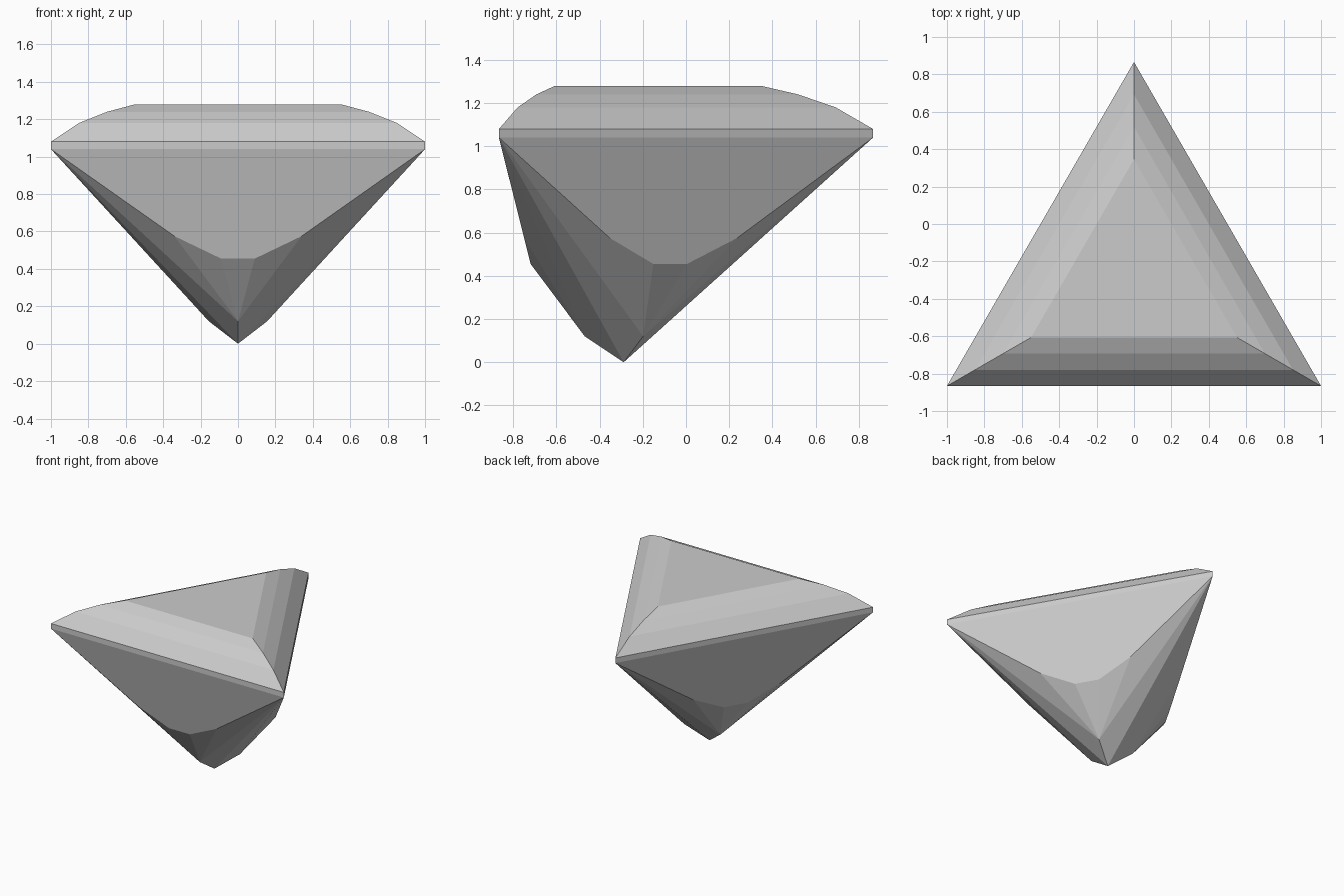
import bpy, bmesh, math
from mathutils import Vector, Matrix

cube = bpy.data.objects.get("Cube")
if cube:
    bpy.data.objects.remove(cube, do_unlink=True)

# One flat grey for the whole stone
grey = bpy.data.materials.new("pale_grey")
grey.use_nodes = True
colour = (0.6, 0.6, 0.6, 1)
grey.diffuse_color = colour
grey.node_tree.nodes["Principled BSDF"].inputs["Base Color"].default_value = colour

INRADIUS = 1 / math.sqrt(3)
GIRDLE_LOW, GIRDLE_HIGH = 1.04, 1.08

bm = bmesh.new()


def face(points, turn):
    bm.faces.new([bm.verts.new(turn @ Vector(p)) for p in points])


def edge_ends(scale, z):
    """Two ends of the front edge of a scaled triangle."""
    return (-scale, -INRADIUS * scale, z), (scale, -INRADIUS * scale, z)


# Girdle and stepped crown: shrinking triangles
rings = [(1, GIRDLE_LOW), (1, GIRDLE_HIGH), (0.85, 1.18), (0.7, 1.24), (0.55, 1.28)]

# Pavilion points on the front side
culet = (0, 0, 0)
keel = (0, -0.18, 0.12)
corner = edge_ends(1, GIRDLE_LOW)[1]
shoulder = (0.34, -0.461, 0.575)
chin = (0.09, -0.431, 0.455)


def flip(p):
    return (-p[0], p[1], p[2])


# Each of the three sides is the front side turned about the axis
for k in range(3):
    turn = Matrix.Rotation(k * math.tau / 3, 3, "Z")
    for low, high in zip(rings, rings[1:]):
        a, b = edge_ends(*low)
        c, d = edge_ends(*high)
        face((a, b, d, c), turn)
    # Main pavilion facet and the small facet beneath it
    face((flip(corner), flip(shoulder), flip(chin), chin, shoulder, corner), turn)
    face((flip(chin), keel, chin), turn)
    # Mirrored facets running down to the point
    for tri in ((chin, keel, shoulder), (shoulder, keel, corner), (corner, keel, culet)):
        face(tri, turn)
        face([flip(p) for p in reversed(tri)], turn)

# Flat table on top
table = edge_ends(*rings[-1])[1]
face([Matrix.Rotation(k * math.tau / 3, 3, "Z") @ Vector(table) for k in range(3)],
     Matrix.Identity(3))

bmesh.ops.remove_doubles(bm, verts=bm.verts[:], dist=0.0005)
bmesh.ops.recalc_face_normals(bm, faces=bm.faces[:])
# Centre the bounding box rather than the triangle's middle
bmesh.ops.translate(bm, verts=bm.verts[:], vec=(0, -INRADIUS / 2, 0))

mesh = bpy.data.meshes.new("triangular_gem")
bm.to_mesh(mesh)
bm.free()
mesh.materials.append(grey)
gem = bpy.data.objects.new("triangular_gem", mesh)
bpy.context.collection.objects.link(gem)
